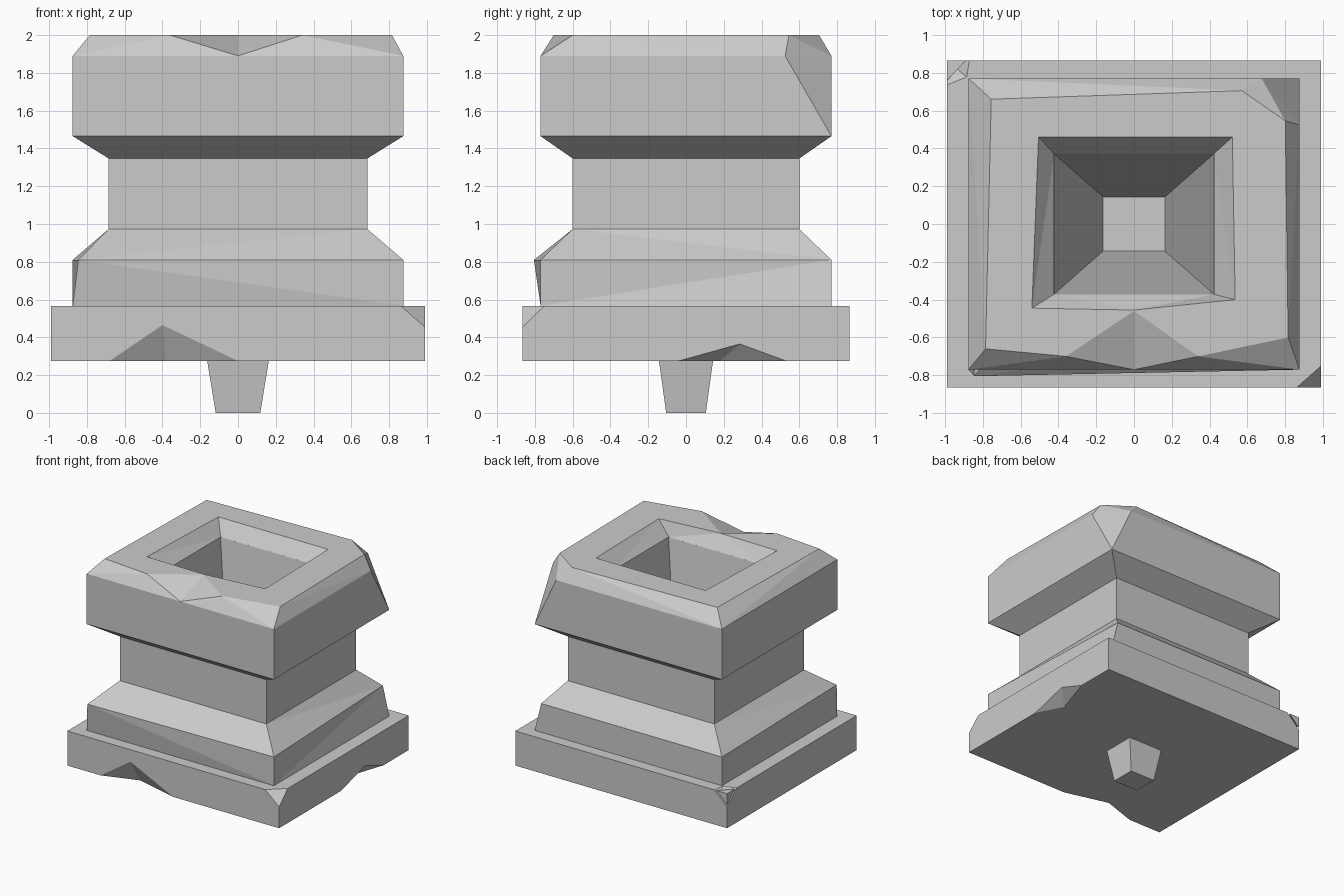
import bpy, bmesh
from mathutils import Vector

if "Cube" in bpy.data.objects:
    bpy.data.objects.remove(bpy.data.objects["Cube"])


def finish(name, bm):
    bmesh.ops.recalc_face_normals(bm, faces=bm.faces)
    mesh = bpy.data.meshes.new(name)
    bm.to_mesh(mesh)
    bm.free()
    ob = bpy.data.objects.new(name, mesh)
    bpy.context.collection.objects.link(ob)
    return ob


def hull(name, pts):
    bm = bmesh.new()
    for p in pts:
        bm.verts.new(p)
    res = bmesh.ops.convex_hull(bm, input=bm.verts)
    junk = {g for g in res['geom_interior'] + res['geom_unused'] if isinstance(g, bmesh.types.BMVert)}
    bmesh.ops.delete(bm, geom=[v for v in junk if v.is_valid], context='VERTS')
    return finish(name, bm)


def rect(x, y, z):
    return [(-x, -y, z), (x, -y, z), (x, y, z), (-x, y, z)]


def wedge(t, v, a, b):
    """V-shaped chip whose valley runs t to v, sides reaching a and b."""
    t, v, a, b = map(Vector, (t, v, a, b))
    p0, p1 = t - (v - t) * 0.3, v + (v - t) * 0.3
    return hull("chip", [p + d * k for p in (p0, p1) for d, k in
                         ((a - v, 0), (a - v, 2), (b - v, 2))])


def corner_chip(corner, pts):
    """Flat corner cut through three points."""
    pts = [Vector(p) for p in pts]
    c = sum(pts, Vector()) / 3
    out = (Vector(corner) - c) * 2
    wide = [c + (p - c) * 2 for p in pts]
    return hull("chip", wide + [p + out for p in wide])


def combine(ob, other, op):
    bpy.context.view_layer.objects.active = ob
    m = ob.modifiers.new("bool", 'BOOLEAN')
    m.operation, m.object, m.solver = op, other, 'EXACT'
    bpy.ops.object.modifier_apply(modifier=m.name)
    bpy.data.objects.remove(other)


# Plinth with chipped edges and corners
X, Y, Z0, Z1 = 0.99, 0.865, 0.275, 0.567
pedestal = hull("pedestal", rect(X, Y, Z0) + rect(X, Y, Z1))
chips = [
    wedge((-0.38, -0.765, Z0), (-0.4, -Y, 0.465), (-0.68, -Y, Z0), (0, -Y, Z0)),
    wedge((0.875, 0.18, Z0), (X, 0.285, 0.365), (X, -0.04, Z0), (X, 0.53, Z0)),
    wedge((-0.885, 0.778, Z1), (-X, Y, 0.455), (-X, 0.735, Z1), (-0.87, Y, Z1)),
    corner_chip((X, -Y, Z1), [(0.86, -Y, Z1), (X, -0.75, Z1), (X, -Y, 0.455)]),
]
for c in chips:
    combine(pedestal, c, 'DIFFERENCE')

# Body: stacked four-sided rings (lowest and highest are buried)
rings = [rect(0.875, 0.77, 0.5), rect(0.875, 0.77, Z1),
         [(-0.845, -0.805, 0.81), (0.875, -0.77, 0.81), (0.815, 0.77, 0.81), (-0.875, 0.77, 0.81)],
         rect(0.685, 0.6, 0.973), rect(0.685, 0.6, 1.347),
         rect(0.875, 0.77, 1.465), rect(0.7, 0.6, 1.6)]
bm = bmesh.new()
loops = [[bm.verts.new(p) for p in r] for r in rings]
for k in range(len(loops) - 1):
    lo, hi = loops[k], loops[k + 1]
    for i in range(4):
        j = (i + 1) % 4
        if (i + k) % 2:
            tris = ((lo[i], lo[j], hi[i]), (lo[j], hi[j], hi[i]))
        else:
            tris = ((lo[i], lo[j], hi[j]), (lo[i], hi[j], hi[i]))
        for t in tris:
            bm.faces.new(t)
bm.faces.new(loops[0])
bm.faces.new(loops[-1])
combine(pedestal, finish("body", bm), 'UNION')

# Crown with uneven chamfer and a sheared back right corner
rim = [(-0.755, 0.66), (0.57, 0.705), (0.8, 0.545), (0.815, -0.6),
       (0.34, -0.7), (-0.36, -0.7), (-0.785, -0.66)]
edge = [(-0.875, -0.77), (0.875, -0.77), (0.875, 0.525), (0.675, 0.77), (-0.875, 0.77)]
crown = hull("crown", rect(0.875, 0.77, 1.465)
             + [(x, y, 1.89) for x, y in edge] + [(x, y, 2.0) for x, y in rim])
combine(crown, wedge((0, -0.46, 2), (0, -0.77, 1.89), (-0.36, -0.7, 2), (0.34, -0.7, 2)), 'DIFFERENCE')
combine(pedestal, crown, 'UNION')

# Peg underneath
combine(pedestal, hull("peg", rect(0.118, 0.105, 0) + rect(0.163, 0.143, Z0)
                       + rect(0.163, 0.143, 0.3)), 'UNION')

# Well: flared mouth, then a deep tapering shaft
mouth = [(-0.505, 0.46), (0.52, 0.46), (0.535, -0.4), (0, -0.455), (-0.54, -0.445)]
combine(pedestal, hull("mouth", [(x, y, z) for x, y in mouth for z in (2.0, 2.2)]
                       + rect(0.423, 0.372, 1.885)), 'DIFFERENCE')
combine(pedestal, hull("shaft", rect(0.434, 0.381, 1.95) + rect(0.163, 0.143, 0.28)), 'DIFFERENCE')
